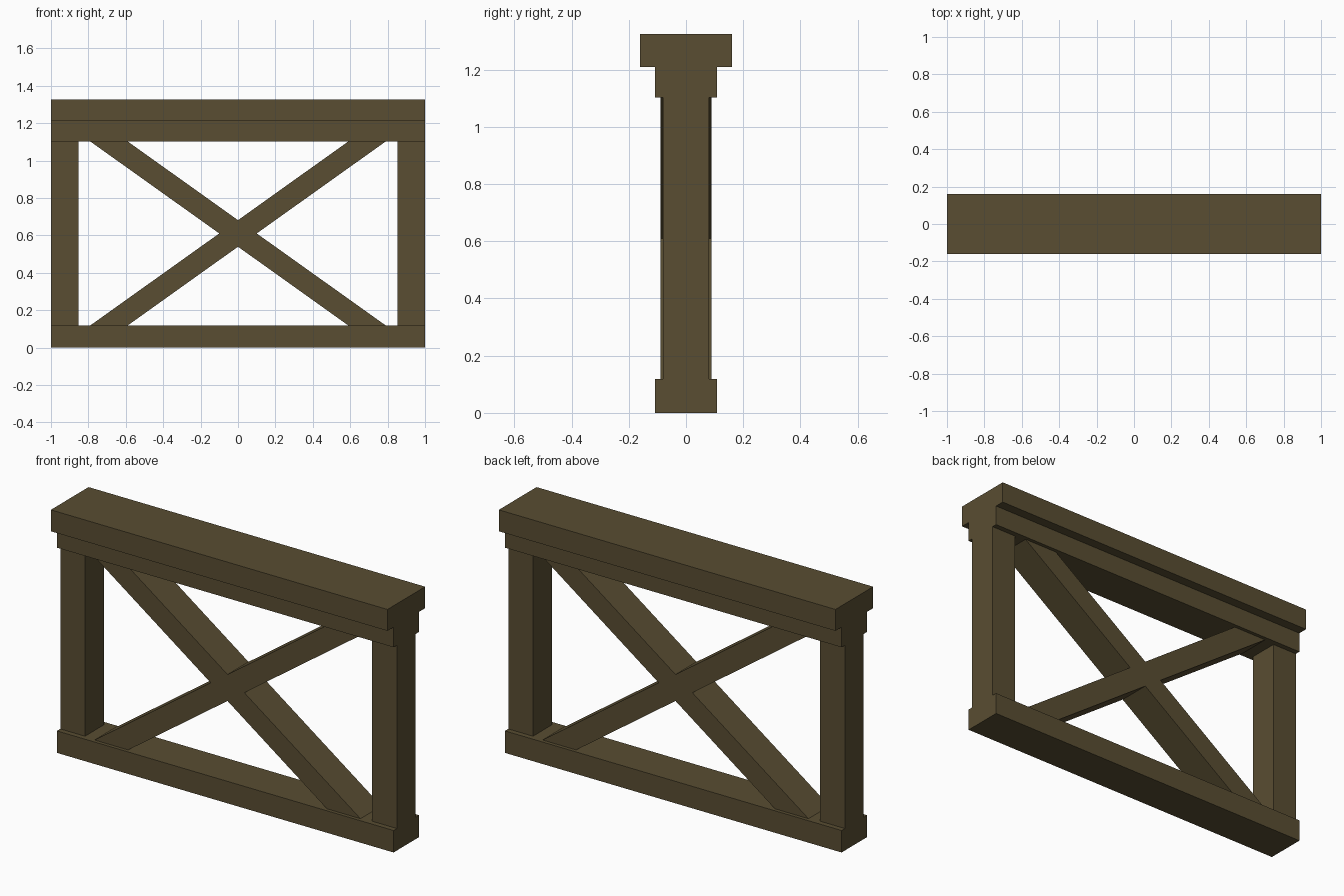
import bpy, bmesh

if "Cube" in bpy.data.objects:
    bpy.data.objects.remove(bpy.data.objects["Cube"])

mat = bpy.data.materials.new("dark_wood")
mat.diffuse_color = (0.1, 0.075, 0.032, 1)
mat.use_nodes = True
mat.node_tree.nodes["Principled BSDF"].inputs["Base Color"].default_value = mat.diffuse_color


def prism(name, outline, half_y):
    """Extrude an (x, z) outline symmetrically along y."""
    bm = bmesh.new()
    face = bm.faces.new([bm.verts.new((x, -half_y, z)) for x, z in outline])
    ext = bmesh.ops.extrude_face_region(bm, geom=[face])
    moved = [g for g in ext["geom"] if isinstance(g, bmesh.types.BMVert)]
    bmesh.ops.translate(bm, verts=moved, vec=(0, 2 * half_y, 0))
    bmesh.ops.recalc_face_normals(bm, faces=bm.faces)
    mesh = bpy.data.meshes.new(name)
    bm.to_mesh(mesh)
    bm.free()
    mesh.materials.append(mat)
    ob = bpy.data.objects.new(name, mesh)
    bpy.context.collection.objects.link(ob)
    return ob


def beam(name, x0, x1, z0, z1, half_y):
    return prism(name, [(x0, z0), (x1, z0), (x1, z1), (x0, z1)], half_y)


LOW, HIGH, CAP, TOP = 0.118, 1.102, 1.21, 1.325

# Horizontal rails
beam("bottom_rail", -1, 1, 0, LOW, 0.108)
beam("top_rail", -1, 1, HIGH, CAP, 0.108)
beam("handrail_cap", -1, 1, CAP, TOP, 0.16)

# End posts
beam("left_post", -1, -0.853, LOW, HIGH, 0.08)
beam("right_post", 0.853, 1, LOW, HIGH, 0.08)

# Crossed braces joined in one plane, ends cut flush with the rails
mid = (LOW + HIGH) / 2
outer, inner, half_w, half_h = 0.79, 0.59, 0.1, 0.071
cross = [(-outer, LOW), (-inner, LOW), (0, mid - half_h),
         (inner, LOW), (outer, LOW), (half_w, mid)]
cross += [(-x, 2 * mid - z) for x, z in cross]
prism("cross_brace", cross, 0.089)
